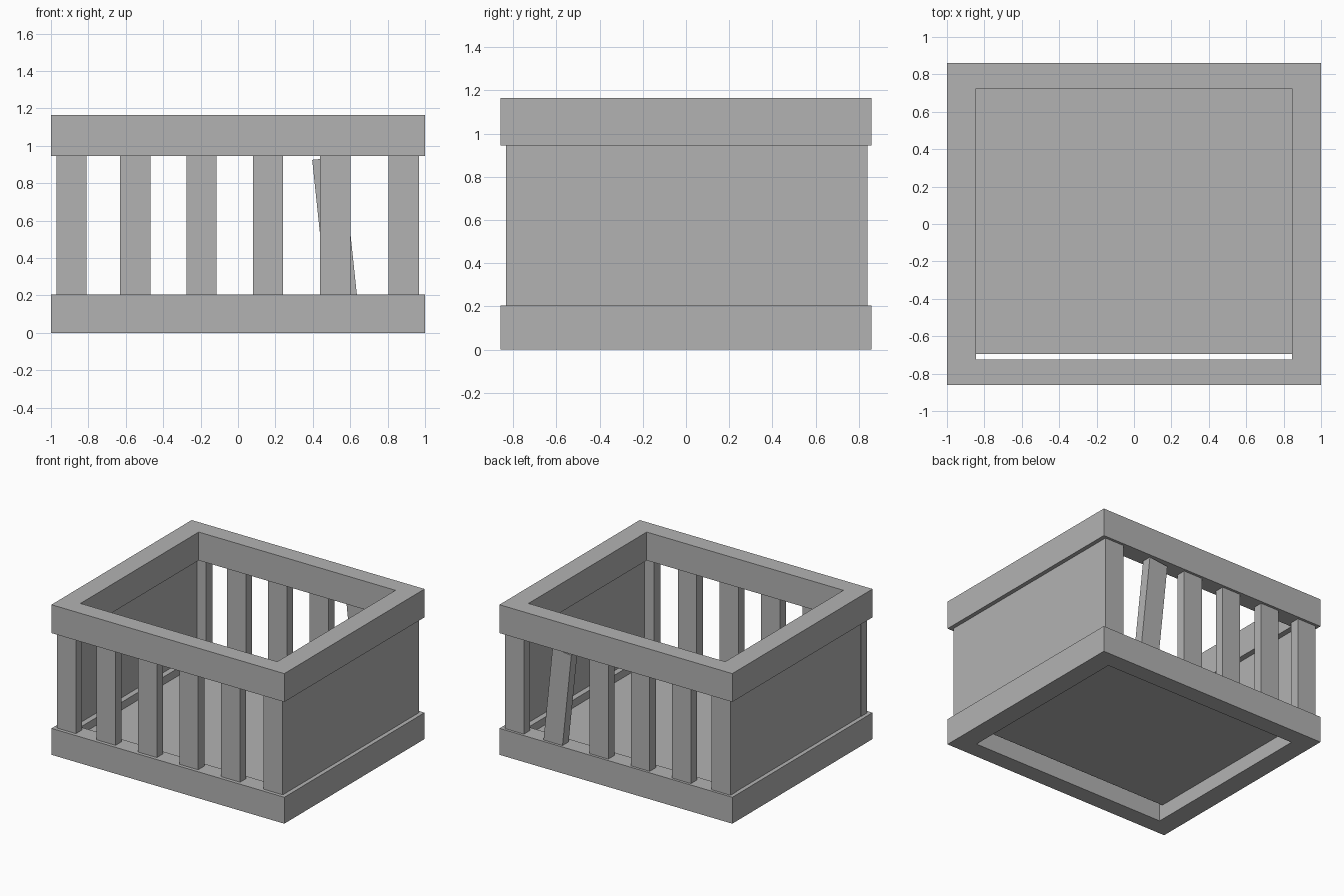
import bpy
import bmesh
from mathutils import Matrix

cube = bpy.data.objects.get("Cube")
if cube:
    bpy.data.objects.remove(cube, do_unlink=True)

GREY = (0.45, 0.45, 0.45, 1)
grey = bpy.data.materials.new("plain_grey")
grey.use_nodes = True
grey.diffuse_color = GREY
grey.node_tree.nodes["Principled BSDF"].inputs["Base Color"].default_value = GREY


def finish(name, bm):
    mesh = bpy.data.meshes.new(name)
    bmesh.ops.recalc_face_normals(bm, faces=bm.faces)
    bm.to_mesh(mesh)
    bm.free()
    mesh.materials.append(grey)
    obj = bpy.data.objects.new(name, mesh)
    bpy.context.collection.objects.link(obj)
    return obj


def box(name, xs, ys, zs):
    """Box between the given low and high limits, origin at its centre."""
    bm = bmesh.new()
    bmesh.ops.create_cube(bm, size=1)
    size = [b - a for a, b in (xs, ys, zs)]
    bmesh.ops.transform(bm, matrix=Matrix.Diagonal((*size, 1)), verts=bm.verts)
    obj = finish(name, bm)
    obj.location = [(a + b) / 2 for a, b in (xs, ys, zs)]
    return obj


def frame(name, outer, inner, z0, z1):
    """Rectangular ring with an open middle."""
    bm = bmesh.new()
    corners = [(-1, -1), (1, -1), (1, 1), (-1, 1)]
    rings = [[bm.verts.new((sx * w, sy * d, z)) for sx, sy in corners]
             for (w, d), z in ((outer, z0), (outer, z1), (inner, z1), (inner, z0))]
    for i in range(4):
        a, b = rings[i], rings[(i + 1) % 4]
        for j in range(4):
            k = (j + 1) % 4
            bm.faces.new((a[j], a[k], b[k], b[j]))
    return finish(name, bm)


# Heavy rims at bottom and top
RIM_OUT, RIM_IN = (1.0, 0.86), (0.845, 0.725)
BASE_TOP, RIM_BOTTOM, RIM_TOP = 0.205, 0.945, 1.165
frame("base_frame", RIM_OUT, RIM_IN, 0, BASE_TOP)
frame("top_frame", RIM_OUT, RIM_IN, RIM_BOTTOM, RIM_TOP)

# Thin floor, stopping short of the front rim
box("floor", (-0.845, 0.845), (-0.695, 0.73), (0.115, 0.145))

# Solid side panels
for side, sign in (("left", 1), ("right", -1)):
    box(side + "_panel", sorted((sign * 0.888, sign * 0.968)),
        (-0.83, 0.833), (BASE_TOP, RIM_BOTTOM))

# Upright slats at front and back; one at the back has come loose
SLAT_X = (-0.89, -0.55, -0.195, 0.16, 0.52, 0.885)
HALF = 0.081
for row, ys in (("front", (-0.833, -0.758)), ("back", (0.765, 0.84))):
    for i, x in enumerate(SLAT_X):
        loose = row == "back" and i == 4
        slat = box(f"{row}_slat_{i + 1}", (x - HALF, x + HALF), ys,
                   (BASE_TOP - 0.01, RIM_BOTTOM - 0.01 if loose else RIM_BOTTOM))
        if loose:
            slat.name = "loose_back_slat"
            slat.rotation_euler.y = -0.105
            slat.location.x = 0.516
